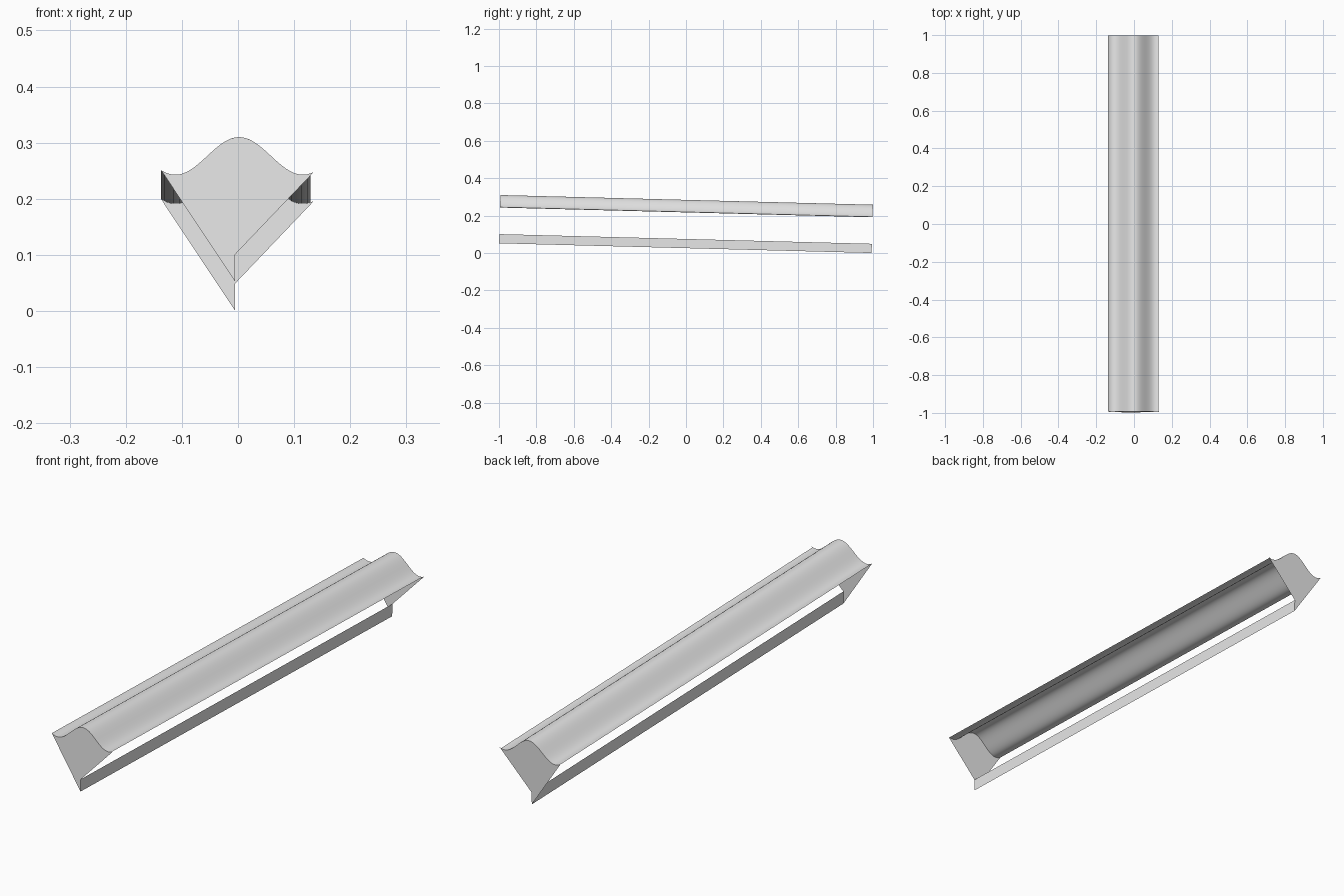
import bpy
import math

cube = bpy.data.objects.get("Cube")
if cube:
    bpy.data.objects.remove(cube, do_unlink=True)

HALF = 0.996          # half length of the trough
TILT = -0.026         # whole assembly slopes down towards the back
KEEL_X = -0.005
KEEL_LOW, KEEL_HIGH = 0.026, 0.075

grey = bpy.data.materials.new("light grey")
grey.use_nodes = True
grey.diffuse_color = (0.8, 0.8, 0.8, 1)
grey.node_tree.nodes["Principled BSDF"].inputs["Base Color"].default_value = (0.8, 0.8, 0.8, 1)


def wave(x):
    """Height of the wavy cross-section."""
    return 0.2505 + 0.0335 * math.cos(2 * math.pi * (x - 0.002) / 0.227)


def section(x0, x1, steps=48):
    xs = [x0 + (x1 - x0) * i / steps for i in range(steps + 1)]
    return [(x, wave(x)) for x in xs]


def add_part(name, verts, faces, smooth=False):
    mesh = bpy.data.meshes.new(name)
    mesh.from_pydata(verts, [], faces)
    mesh.materials.append(grey)
    for poly in mesh.polygons:
        poly.use_smooth = smooth
    obj = bpy.data.objects.new(name, mesh)
    obj.rotation_euler.x = TILT
    obj.location.y = -0.004
    bpy.context.collection.objects.link(obj)
    return obj


def sweep(name, profile, smooth=False):
    """Open sheet: a profile in x and z drawn out along y."""
    n = len(profile)
    verts = [(x, y, z) for y in (-HALF, HALF) for x, z in profile]
    faces = [(i, i + 1, n + i + 1, n + i) for i in range(n - 1)]
    add_part(name, verts, faces, smooth)


def end_plate(name, y):
    """Flat plate with a wavy top edge, tapering to the keel."""
    outline = [(KEEL_X, KEEL_LOW), (KEEL_X, KEEL_HIGH)]
    outline += reversed(section(-0.137, 0.135))
    order = list(range(len(outline)))
    if y < 0:
        order.reverse()
    add_part(name, [(x, y, z) for x, z in outline], [order])


# Wavy roof sheet
sweep("wavy_sheet", section(-0.137, 0.129), smooth=True)

# Narrow upright strip along the bottom
sweep("keel_strip", [(KEEL_X, KEEL_LOW), (KEEL_X, KEEL_HIGH)])

# End plates
end_plate("front_end_plate", -HALF)
end_plate("back_end_plate", HALF)
